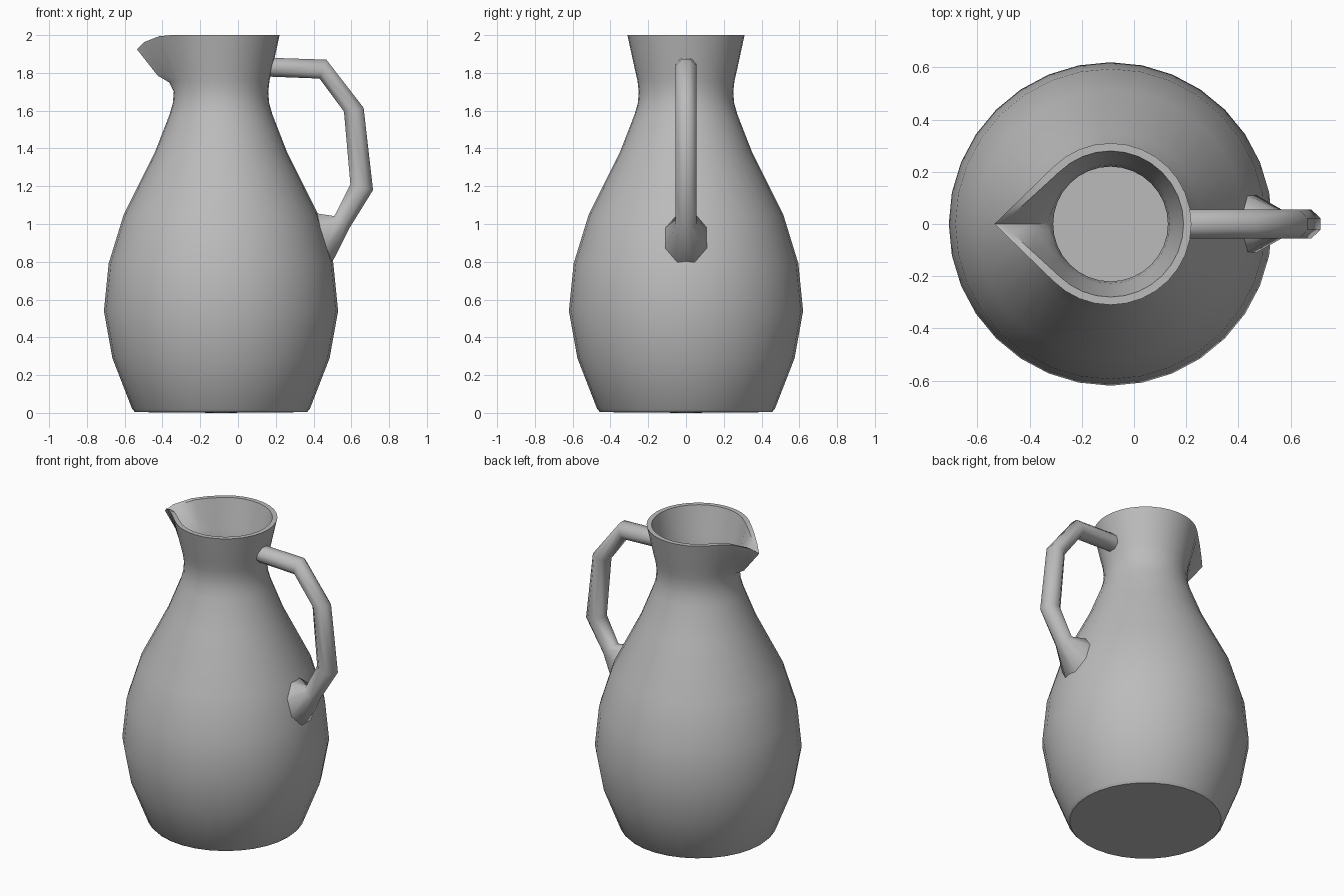
import bpy, bmesh
from math import sin, cos, acos, pi, radians
from mathutils import Vector

if "Cube" in bpy.data.objects:
    bpy.data.objects.remove(bpy.data.objects["Cube"], do_unlink=True)

SIDES = 32
AXIS_X = -0.09
WALL = 0.03

clay = bpy.data.materials.new("grey_clay")
clay.use_nodes = True
clay.diffuse_color = (0.5, 0.5, 0.5, 1)
clay.node_tree.nodes["Principled BSDF"].inputs["Base Color"].default_value = (0.5, 0.5, 0.5, 1)


def loft(bm, rings):
    """Skin a list of closed rings with quads."""
    rows = [[bm.verts.new(p) for p in ring] for ring in rings]
    for a, b in zip(rows, rows[1:]):
        n = len(a)
        for i in range(n):
            j = (i + 1) % n
            bm.faces.new((a[i], a[j], b[j], b[i]))
    return rows


def finish(bm, name, angle):
    bmesh.ops.recalc_face_normals(bm, faces=bm.faces)
    mesh = bpy.data.meshes.new(name)
    bm.to_mesh(mesh)
    bm.free()
    mesh.materials.append(clay)
    obj = bpy.data.objects.new(name, mesh)
    bpy.context.collection.objects.link(obj)
    bpy.ops.object.select_all(action="DESELECT")
    obj.select_set(True)
    bpy.context.view_layer.objects.active = obj
    bpy.ops.object.shade_smooth_by_angle(angle=radians(angle))
    return obj


def jug_ring(radius, z, reach=0, dip=0):
    """Circle, optionally drawn out to a pouring lip towards -x."""
    ring = []
    for i in range(SIDES):
        step = min(i, SIDES - i)
        side = 1 if i <= SIDES // 2 else -1
        a = 2 * pi * step / SIDES
        r, drop = radius, 0
        if reach > radius:
            # gather the points next to the tip and follow the tangent line
            a *= {1: 0.45, 2: 0.85}.get(step, 1)
            tangent = acos(radius / reach)
            if a < tangent:
                r = radius / cos(tangent - a)
            drop = dip * {0: 1, 1: 0.5, 2: 0.08}.get(step, 0)
        ring.append((AXIS_X - r * cos(a), side * r * sin(a), z - drop))
    return ring


# Body: outer wall, rim and inner wall; each row is radius, height, lip reach, lip dip
outer = [
    (0.455, 0.004), (0.47, 0.02), (0.575, 0.29), (0.62, 0.54), (0.595, 0.79),
    (0.515, 1.05), (0.35, 1.38), (0.272, 1.58), (0.255, 1.64), (0.25, 1.7),
    (0.257, 1.76, 0.275, 0.01), (0.271, 1.82, 0.335, 0.035), (0.31, 2.0, 0.445, 0.075),
]
inner = [(r - WALL, max(z, 0.04), *lip) for r, z, *lip in reversed(outer[1:])]
inner = [(r, z, lip[0] - WALL, lip[1]) if lip else (r, z) for r, z, *lip in inner]

bm = bmesh.new()
rows = loft(bm, [jug_ring(*row) for row in outer + inner])
for row, height in ((rows[0], 0.0), (rows[-1], 0.04)):
    centre = bm.verts.new((AXIS_X, 0, height))
    for i in range(SIDES):
        bm.faces.new((row[i], row[(i + 1) % SIDES], centre))
finish(bm, "jug_body", 42)

# Handle: eight-sided tube whose foot flares into the body
# each row is centre x, centre z, section direction x and z, half width
path = [
    (0.17, 1.83, 0, 0.05, 0.055),
    (0.45, 1.82, 0.018, 0.05, 0.055),
    (0.613, 1.605, 0.052, 0.01, 0.055),
    (0.655, 1.195, 0.06, -0.015, 0.055),
    (0.55, 1.01, 0.04, -0.032, 0.055),
    (0.44, 0.92, 0.05, -0.14, 0.115),
    (0.40, 0.91, 0.05, -0.14, 0.125),
]
rings = []
for x, z, dx, dz, width in path:
    ring = []
    for k in range(8):
        a = 2 * pi * (k + 0.5) / 8
        u, v = cos(a) / cos(pi / 8), sin(a) / cos(pi / 8)
        ring.append(Vector((x + dx * u, width * v, z + dz * u)))
    rings.append(ring)
bm = bmesh.new()
loft(bm, rings)
finish(bm, "handle", 60)
